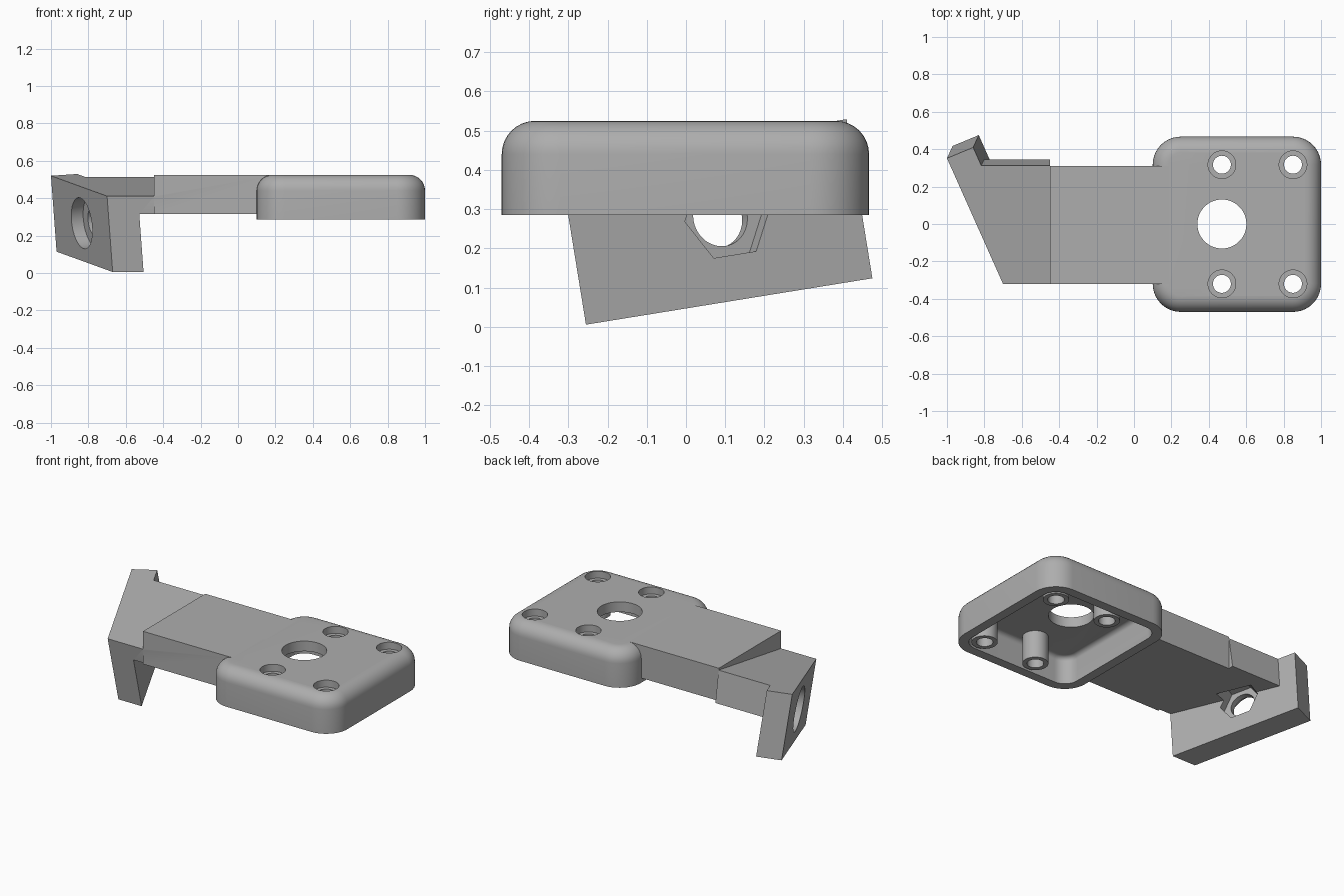
import bpy, bmesh
from math import sin, cos, pi, radians
from mathutils import Matrix, Vector

cube = bpy.data.objects.get("Cube")
if cube:
    bpy.data.objects.remove(cube, do_unlink=True)

grey = bpy.data.materials.new("plain_grey")
grey.use_nodes = True
colour = (0.42, 0.42, 0.42, 1)
grey.diffuse_color = colour
grey.node_tree.nodes["Principled BSDF"].inputs["Base Color"].default_value = colour


def finish(bm, name):
    bmesh.ops.recalc_face_normals(bm, faces=bm.faces)
    mesh = bpy.data.meshes.new(name)
    bm.to_mesh(mesh)
    bm.free()
    mesh.materials.append(grey)
    ob = bpy.data.objects.new(name, mesh)
    bpy.context.collection.objects.link(ob)
    return ob


def prism(name, low, high, matrix=Matrix()):
    """Solid between two matching outlines."""
    bm = bmesh.new()
    a = [bm.verts.new(matrix @ Vector(p)) for p in low]
    b = [bm.verts.new(matrix @ Vector(p)) for p in high]
    bm.faces.new(a)
    bm.faces.new(b)
    for i in range(len(a)):
        j = (i + 1) % len(a)
        bm.faces.new((a[i], a[j], b[j], b[i]))
    return finish(bm, name)


def cylinder(name, r, z0, z1, matrix=Matrix(), sides=48):
    ring = [(r * cos(2 * pi * i / sides), r * sin(2 * pi * i / sides)) for i in range(sides)]
    return prism(name, [(x, y, z0) for x, y in ring], [(x, y, z1) for x, y in ring], matrix)


def rounded_box(name, lo, hi, corner, top):
    """Box with rounded upright corners and a rounded top rim."""
    lo, hi = Vector(lo), Vector(hi)
    bm = bmesh.new()
    bmesh.ops.create_cube(bm, size=1)
    for v in bm.verts:
        v.co = (lo + hi) / 2 + v.co * (hi - lo)
    upright = [e for e in bm.edges if abs(e.verts[0].co.z - e.verts[1].co.z) > 0.01]
    bmesh.ops.bevel(bm, geom=upright, offset=corner, segments=10, profile=0.5, affect='EDGES')
    rim = [e for e in bm.edges if all(v.co.z > hi.z - 0.001 for v in e.verts)]
    bmesh.ops.bevel(bm, geom=rim, offset=top, segments=8, profile=0.5, affect='EDGES')
    return finish(bm, name)


def combine(ob, other, operation, keep=False):
    mod = ob.modifiers.new("cut", 'BOOLEAN')
    mod.operation, mod.solver, mod.object = operation, 'EXACT', other
    bpy.context.view_layer.objects.active = ob
    bpy.ops.object.modifier_apply(modifier=mod.name)
    if not keep:
        bpy.data.objects.remove(other, do_unlink=True)


# Hollow rounded head with its four screw bosses
head = rounded_box("head", (0.1, -0.47, 0.285), (1, 0.467, 0.525), 0.15, 0.085)
cavity = rounded_box("cavity", (0.16, -0.41, 0.2), (0.94, 0.407, 0.46), 0.09, 0.03)

# Flat arm, ending in a side-tilted block
arm = prism("arm", [(x, y, 0.315) for x, y in ((-0.45, -0.32), (0.2, -0.32), (0.2, 0.31), (-0.45, 0.31))],
            [(x, y, 0.525) for x, y in ((-0.45, -0.32), (0.2, -0.32), (0.2, 0.31), (-0.45, 0.31))])
combine(head, cavity, 'DIFFERENCE', keep=True)
combine(arm, cavity, 'DIFFERENCE')

for x in (0.47, 0.85):
    for y in (-0.32, 0.317):
        at = Matrix.Translation((x, y, 0))
        combine(head, cylinder("boss", 0.075, 0.285, 0.49, at), 'UNION')
        combine(head, cylinder("screw_hole", 0.048, 0.2, 0.6, at), 'DIFFERENCE')
        combine(head, cylinder("counterbore", 0.074, 0.48, 0.6, at), 'DIFFERENCE')
combine(head, cylinder("centre_hole", 0.131, 0.2, 0.6, Matrix.Translation((0.47, 0, 0))), 'DIFFERENCE')

angle = radians(9.2)
tilt = Matrix.Rotation(angle, 4, 'X')
top, bottom, front, back = 0.457, 0.046, -0.251, 0.39


def under(y):
    """Height in the tilted frame of the arm's flat underside."""
    return (0.315 - y * sin(angle)) / cos(angle)


outline = [(-0.62, front), (-0.44, front), (-0.44, back), (-0.89, back)]
block = prism("tilted_block", [(x, y, under(y)) for x, y in outline], [(x, y, top) for x, y in outline], tilt)
# keep the block's end flush with the step in the arm
for v in block.data.vertices:
    if v.co.x > -0.5:
        v.co.x = -0.45 + 0.0005

# Slanted end plate
foot = [(-0.67, front), (-0.505, front), (-0.83, 0.489), (-0.97, 0.43)]
plate = prism("end_plate", [(x, y, bottom) for x, y in foot], [(x - 0.03, y, top) for x, y in foot], tilt)
combine(arm, block, 'UNION')
combine(arm, plate, 'UNION')

# Bolt recess, through hole and hexagonal nut pocket, along the plate's normal
along = Vector((-0.402, 0.916, 0)).normalized()
normal = Vector((0.914, 0.401, 0.067)).normalized()
across = normal.cross(along)
frame = Matrix((along, across, normal)).transposed().to_4x4()
frame = tilt @ Matrix.Translation((-0.836, 0.089, 0.255)) @ frame
combine(arm, cylinder("bolt_recess", 0.138, -0.1, 0.07, frame), 'DIFFERENCE')
combine(arm, cylinder("bolt_hole", 0.075, -0.1, 0.2, frame), 'DIFFERENCE')
combine(arm, cylinder("nut_pocket", 0.12, 0.105, 0.235, frame, 6), 'DIFFERENCE')

# Smooth curved walls, sharp edges
for ob in (head, arm):
    bpy.ops.object.select_all(action='DESELECT')
    ob.select_set(True)
    bpy.context.view_layer.objects.active = ob
    bpy.ops.object.shade_smooth_by_angle(angle=radians(30))
